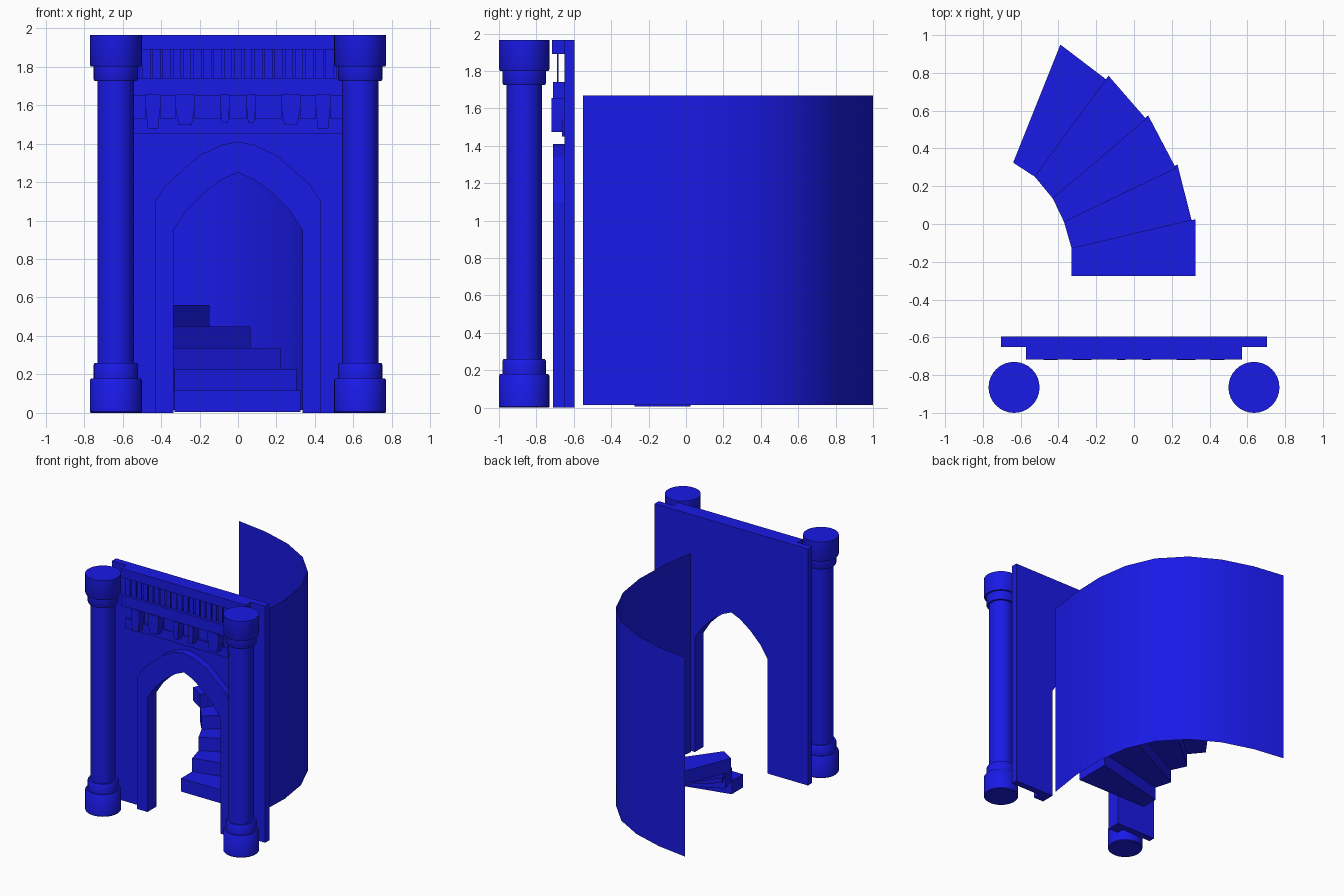
import bpy, bmesh, math
from mathutils import Vector

if "Cube" in bpy.data.objects:
    bpy.data.objects.remove(bpy.data.objects["Cube"])

blue = bpy.data.materials.new("blue")
blue.diffuse_color = (0.01, 0.01, 0.8, 1)
blue.use_nodes = True
blue.node_tree.nodes["Principled BSDF"].inputs["Base Color"].default_value = blue.diffuse_color


def finish(name, bm, smooth=False):
    bmesh.ops.recalc_face_normals(bm, faces=bm.faces)
    me = bpy.data.meshes.new(name)
    bm.to_mesh(me)
    bm.free()
    me.materials.append(blue)
    ob = bpy.data.objects.new(name, me)
    bpy.context.collection.objects.link(ob)
    if smooth:
        bpy.ops.object.select_all(action='DESELECT')
        ob.select_set(True)
        bpy.context.view_layer.objects.active = ob
        bpy.ops.object.shade_smooth_by_angle(angle=math.radians(35))
    return ob


def prism(bm, points, offset):
    """Extrude a closed 3D outline along an offset."""
    face = bm.faces.new([bm.verts.new(p) for p in points])
    new = bmesh.ops.extrude_face_region(bm, geom=[face], use_keep_orig=True)["geom"]
    bmesh.ops.translate(bm, vec=Vector(offset),
                        verts=[v for v in new if isinstance(v, bmesh.types.BMVert)])


def front_prism(bm, outline, y0, y1):
    prism(bm, [(x, y0, z) for x, z in outline], (0, y1 - y0, 0))


def box(bm, x0, x1, y0, y1, z0, z1):
    front_prism(bm, [(x0, z0), (x1, z0), (x1, z1), (x0, z1)], y0, y1)


def arch(half):
    """Complete an arch from its right half, foot to apex."""
    return half + [(-x, z) for x, z in reversed(half[:-1])]


# Pillars: turned profile of radius and height
profile = [(0, 0), (.13, 0), (.135, .006), (.135, .17), (.128, .18), (.116, .18),
           (.116, .25), (.11, .26), (.095, .26), (.095, 1.725), (.11, 1.725),
           (.116, 1.735), (.116, 1.8), (.13, 1.8), (.135, 1.81), (.135, 1.965), (0, 1.965)]
for side, label in ((-1, "left"), (1, "right")):
    bm = bmesh.new()
    verts = [bm.verts.new((r, 0, z)) for r, z in profile]
    edges = [bm.edges.new(p) for p in zip(verts, verts[1:])]
    bmesh.ops.spin(bm, geom=verts + edges, cent=(0, 0, 0), axis=(0, 0, 1),
                   angle=math.tau, steps=32)
    bmesh.ops.remove_doubles(bm, verts=bm.verts, dist=.0005)
    ob = finish(label + "_pillar", bm, True)
    ob.location = (side * .635, -.865, 0)

# Front wall with pointed doorway
door = arch([(.335, 0), (.335, .95), (.27, 1.05), (.175, 1.145), (.08, 1.215), (0, 1.25)])
bm = bmesh.new()
front_prism(bm, door + [(-.705, 0), (-.705, 1.965), (.705, 1.965), (.705, 0)], -.65, -.595)
finish("front_wall", bm)

# Raised door surround
outer = arch([(.43, 0), (.43, 1.1), (.37, 1.19), (.2, 1.34), (.08, 1.395), (0, 1.41)])
bm = bmesh.new()
front_prism(bm, door + outer[::-1], -.71, -.65)
finish("door_surround", bm)

# Horizontal bands across the wall
for name, y, z0, z1 in (("lower_band", -.664, 1.45, 1.53), ("corbel_ledge", -.71, 1.65, 1.74),
                        ("top_rail", -.717, 1.89, 1.965)):
    bm = bmesh.new()
    box(bm, -.572, .572, y, -.65, z0, z1)
    finish(name, bm)

# Thin railing slats
bm = bmesh.new()
for i in range(21):
    x = (i - 10) * .053
    box(bm, x - .021, x + .021, -.689, -.683, 1.735, 1.895)
finish("railing_slats", bm)

# Tapered corbels under the ledge
bm = bmesh.new()
for x, w, z in ((.068, .023, 1.51), (.275, .05, 1.5), (.442, .038, 1.475)):
    for s in (-1, 1):
        cx = s * x
        front_prism(bm, [(cx - w, 1.655), (cx - w, 1.585), (cx - w * .7, z),
                         (cx + w * .7, z), (cx + w, 1.585), (cx + w, 1.655)], -.72, -.66)
        box(bm, cx - w, cx + w, -.66, -.65, 1.53, 1.65)
finish("corbels", bm)

# Winding wedge steps, each overlapping the one below a little
inner = [(-.33, -.275), (-.33, -.13), (-.37, .01), (-.43, .135), (-.525, .25), (-.64, .325)]
back = [(.325, -.275), (.325, .025), (.23, .315), (.075, .575), (-.135, .785), (-.39, .95)]
lead = [(.325, -.275), (.305, .02), (.222, .295), (.065, .555), (-.147, .765)]
for k in range(5):
    z = .005 + k * .111
    bm = bmesh.new()
    outline = [inner[k], lead[k], back[k + 1], inner[k + 1]]
    prism(bm, [(x, y, z) for x, y in outline], (0, 0, .111))
    finish("step_%d" % (k + 1), bm)

# Curved stairwell wall, a single sheet
path = [(.34, -.55), (.385, -.25), (.395, .05), (.355, .32), (.25, .56),
        (.07, .75), (-.16, .88), (-.42, .96), (-.69, 1)]
bm = bmesh.new()
low = [bm.verts.new((x, y, .015)) for x, y in path]
high = [bm.verts.new((x, y, 1.67)) for x, y in path]
for i in range(len(path) - 1):
    bm.faces.new((low[i], low[i + 1], high[i + 1], high[i]))
finish("stairwell_wall", bm, True)
